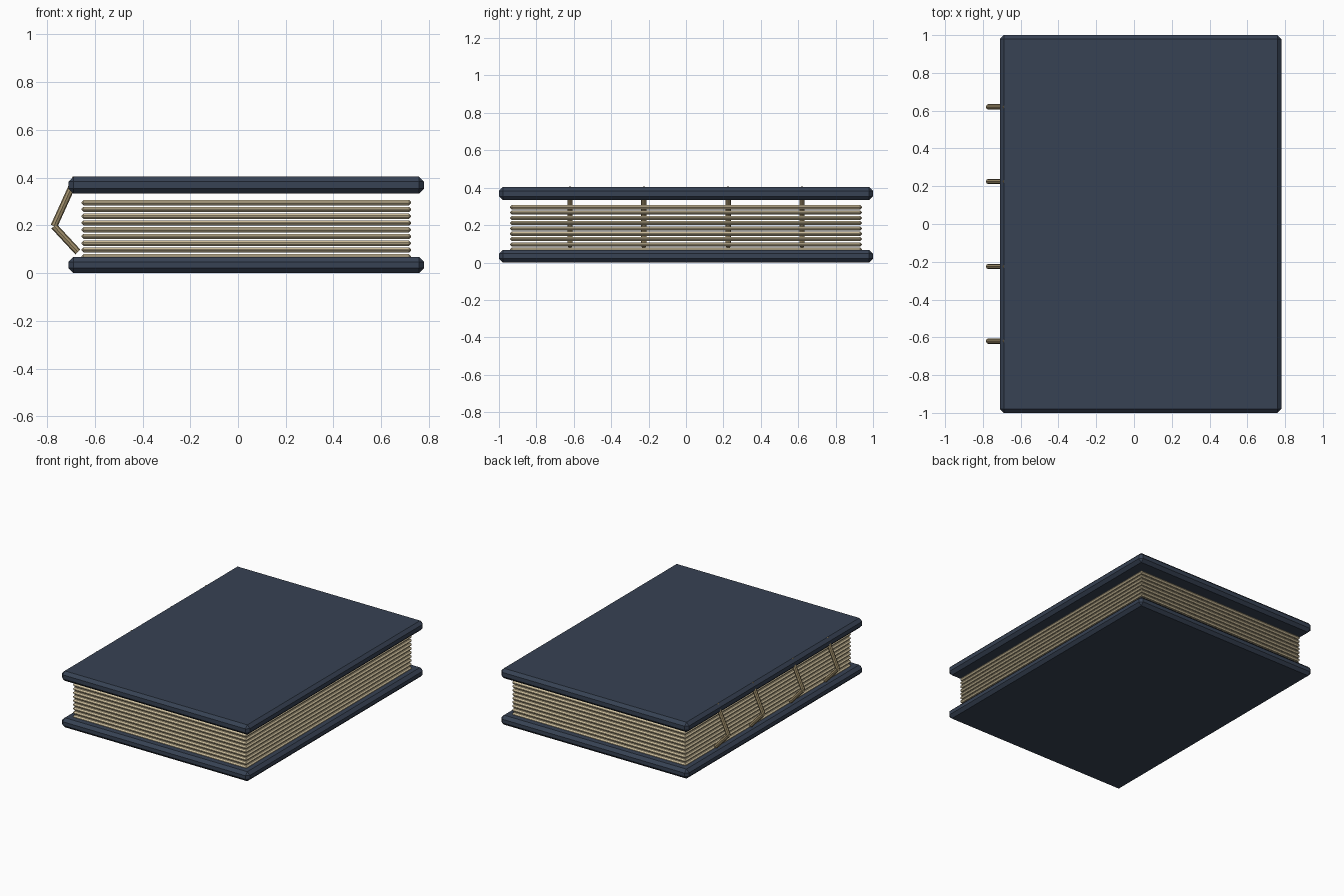
import bpy, bmesh
from mathutils import Vector

if "Cube" in bpy.data.objects:
    bpy.data.objects.remove(bpy.data.objects["Cube"])


def material(name, rgb):
    m = bpy.data.materials.new(name)
    m.diffuse_color = (*rgb, 1)
    m.use_nodes = True
    m.node_tree.nodes["Principled BSDF"].inputs["Base Color"].default_value = m.diffuse_color
    return m


NAVY = material("navy cover", (0.038, 0.054, 0.087))
CREAM = material("cream paper", (0.62, 0.52, 0.33))
TAN = material("tan cord", (0.36, 0.28, 0.15))


def finish(name, bm, mat):
    mesh = bpy.data.meshes.new(name)
    bm.to_mesh(mesh)
    bm.free()
    mesh.materials.append(mat)
    ob = bpy.data.objects.new(name, mesh)
    bpy.context.collection.objects.link(ob)
    return ob


def slab(name, x0, x1, half_y, z0, z1, bevel, mat):
    """Box with a single chamfer on every edge."""
    bm = bmesh.new()
    bmesh.ops.create_cube(bm, size=1)
    for v in bm.verts:
        v.co = ((x0 + x1) / 2 + v.co.x * (x1 - x0), v.co.y * 2 * half_y,
                (z0 + z1) / 2 + v.co.z * (z1 - z0))
    bmesh.ops.bevel(bm, geom=bm.edges[:], offset=bevel, segments=1,
                    affect='EDGES', profile=0.5)
    return finish(name, bm, mat)


def add_rod(bm, a, b, radius):
    """Eight-sided rod between two points."""
    a, b = Vector(a), Vector(b)
    d = b - a
    made = bmesh.ops.create_cone(bm, cap_ends=True, segments=8, radius1=radius,
                                 radius2=radius, depth=d.length)["verts"]
    rot = d.to_track_quat('Z', 'Y')
    for v in made:
        v.co = rot @ v.co + (a + b) / 2


# Covers
slab("bottom_cover", -0.71, 0.78, 1.0, 0.0, 0.068, 0.021, NAVY)
slab("top_cover", -0.71, 0.78, 1.0, 0.333, 0.404, 0.021, NAVY)

# Stack of page sections
for i in range(9):
    z = 0.069 + i * 0.0283
    slab(f"page_section_{i + 1}", -0.655, 0.725, 0.94, z - 0.011, z + 0.011,
         0.0085, CREAM)

# Binding cords along the spine
for i, y in enumerate((-0.62, -0.225, 0.225, 0.62)):
    bm = bmesh.new()
    add_rod(bm, (-0.679, y, 0.4), (-0.771, y, 0.197), 0.0145)
    add_rod(bm, (-0.771, y, 0.197), (-0.671, y, 0.089), 0.0145)
    finish(f"binding_cord_{i + 1}", bm, TAN)
